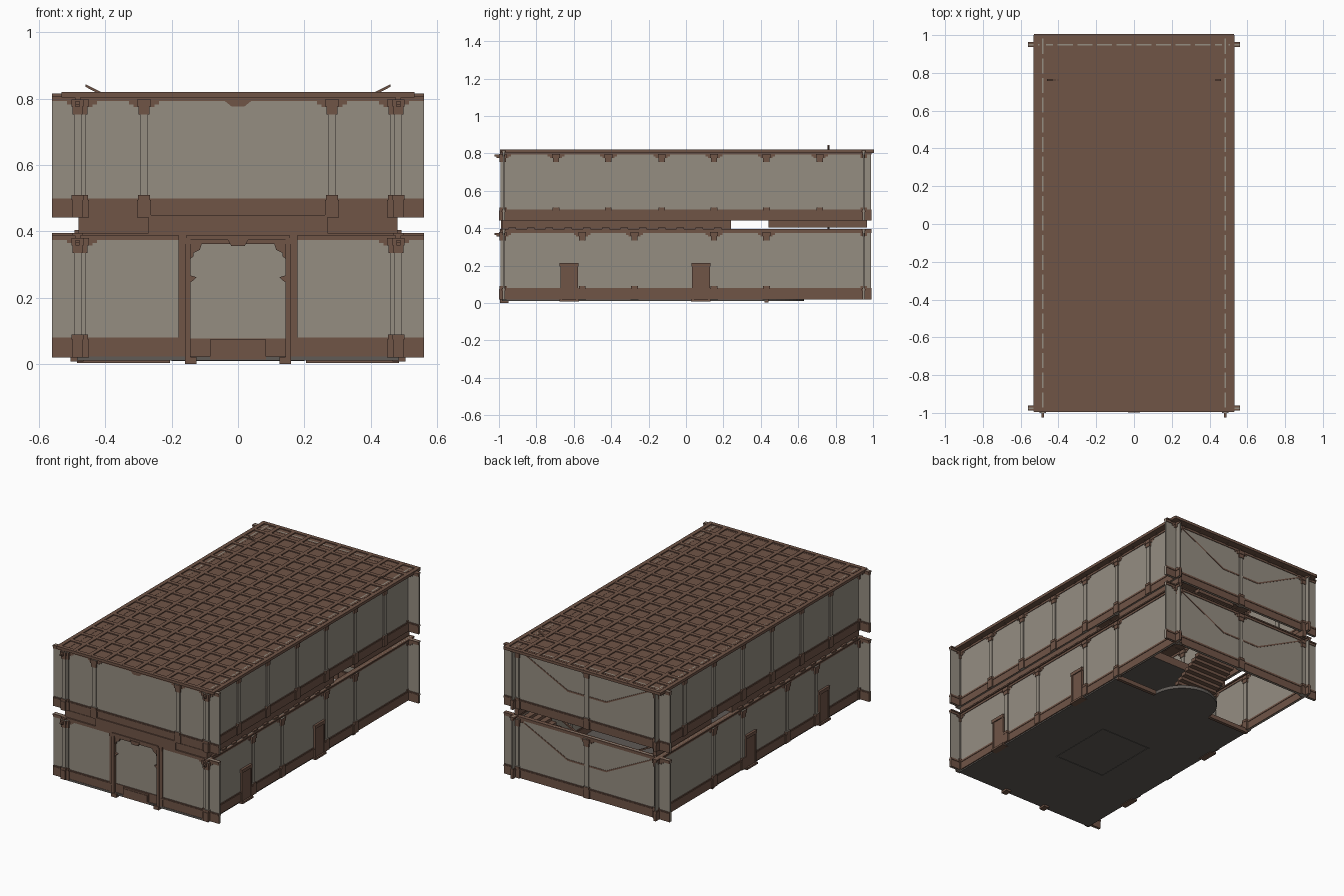
import bpy, bmesh, math

if "Cube" in bpy.data.objects:
    bpy.data.objects.remove(bpy.data.objects["Cube"])

def material(name, rgb):
    m = bpy.data.materials.new(name)
    m.diffuse_color = (*rgb, 1)
    m.use_nodes = True
    m.node_tree.nodes["Principled BSDF"].inputs["Base Color"].default_value = m.diffuse_color
    return m

WOOD = material("brown wood", (0.160, 0.089, 0.062))
PLASTER = material("grey plaster", (0.300, 0.267, 0.222))
STONE = material("dark stone", (0.115, 0.103, 0.093))

def finish(name, bm, mats):
    bmesh.ops.recalc_face_normals(bm, faces=bm.faces[:])
    me = bpy.data.meshes.new(name)
    bm.to_mesh(me)
    bm.free()
    for m in mats:
        me.materials.append(m)
    ob = bpy.data.objects.new(name, me)
    bpy.context.collection.objects.link(ob)
    return ob

def add_box(bm, x0, x1, y0, y1, z0, z1):
    r = bmesh.ops.create_cube(bm, size=1)
    for v in r["verts"]:
        v.co = ((x0 + x1) / 2 + v.co.x * (x1 - x0),
                (y0 + y1) / 2 + v.co.y * (y1 - y0),
                (z0 + z1) / 2 + v.co.z * (z1 - z0))

def boxes(name, items, mat, mirror=False):
    """Boxes given as x0, x1, y0, y1, z0, z1; optionally mirrored in x."""
    bm = bmesh.new()
    for b in items:
        add_box(bm, *b)
        if mirror:
            add_box(bm, -b[1], -b[0], *b[2:])
    return finish(name, bm, [mat])

def prism(name, pts, y0, y1, mat, mirror=False):
    """An x-z outline extruded along y."""
    bm = bmesh.new()
    for s in ((1, -1) if mirror else (1,)):
        f = bm.faces.new([bm.verts.new((s * x, y0, z)) for x, z in pts])
        r = bmesh.ops.extrude_face_region(bm, geom=[f])
        for v in r["geom"]:
            if isinstance(v, bmesh.types.BMVert):
                v.co.y = y1
    return finish(name, bm, [mat])

FRONT, BACK, SIDE = -0.975, 0.95, 0.483
# storey: bottom, top of the base band, bottom of the crown, top
STOREYS = {"ground": (0.02, 0.08, 0.375, 0.396), "upper": (0.442, 0.50, 0.793, 0.815)}

def column(along, at, c, z0, z1, base_top):
    """Square column with flared base and stepped capital, standing in a wall."""
    out = []
    for hw, hd, a, b in ((0.0125, 0.011, z0, z1), (0.020, 0.015, z0, base_top - 0.005),
                         (0.017, 0.017, base_top - 0.005, base_top + 0.01),
                         (0.016, 0.014, z1 - 0.045, z1 - 0.022),
                         (0.020, 0.017, z1 - 0.022, z1)):
        if along == "y":
            out.append((at - hd, at + hd, c - hw, c + hw, a, b))
        else:
            out.append((c - hw, c + hw, at - hd, at + hd, a, b))
    return out

def brackets(along, at, c, z):
    """Stepped trim in the panel corners beside a column head."""
    out = []
    for w, h in ((0.045, 0.010), (0.032, 0.018)):
        if along == "y":
            out.append((at - 0.006, at + 0.006, c - w, c + w, z - h, z))
        else:
            out.append((c - w, c + w, at - 0.006, at + 0.006, z - h, z))
    return out

side_cols = {"ground": (-0.98, -0.555, -0.275, 0.15, 0.43),
             "upper": (-0.98, -0.695, -0.415, -0.13, 0.15, 0.43, 0.715)}

for name, (z0, zb, zc, z1) in STOREYS.items():
    # side walls with base band, crown and columns
    boxes(name + "_side_walls", [(SIDE - 0.004, SIDE + 0.004, -0.993, 0.99, z0, z1)], PLASTER, True)
    boxes(name + "_side_bands", [
        (SIDE - 0.008, SIDE + 0.008, -0.995, 0.992, z0, zb),
        (SIDE - 0.011, SIDE + 0.011, -0.995, 0.992, zb - 0.014, zb - 0.006),
        (SIDE - 0.008, SIDE + 0.008, -0.995, 0.992, zc, z1),
        (SIDE - 0.016, SIDE + 0.016, -0.995, 0.992, z1 - 0.008, z1)], WOOD, True)
    cols, trim = [], []
    for c in side_cols[name]:
        cols += column("y", SIDE, c, z0, zc + 0.005, zb)
        trim += brackets("y", SIDE, c, zc)
    boxes(name + "_side_columns", cols, WOOD if name == "none" else PLASTER, True)
    heads = [b for b in cols if b[5] - b[4] < 0.1]
    boxes(name + "_side_column_ends",
          [(b[0] - .001, b[1] + .001, b[2] - .001, b[3] + .001, b[4], b[5]) for b in heads] + trim,
          WOOD, True)

    # front and back walls, running past the side walls
    for wall, y in (("front", FRONT), ("back", BACK)):
        inner = 0.165 if (name, wall) == ("ground", "front") else 0.0
        boxes(f"{name}_{wall}_wall", [(inner, 0.56, y - 0.004, y + 0.004, z0, z1)], PLASTER, True)
        boxes(f"{name}_{wall}_bands", [
            (inner, 0.56, y - 0.008, y + 0.008, z0, zb),
            (inner, 0.56, y - 0.011, y + 0.011, zb - 0.014, zb - 0.006),
            (inner, 0.56, y - 0.008, y + 0.008, zc, z1),
            (inner, 0.56, y - 0.013, y + 0.013, z1 - 0.008, z1)], WOOD, True)
        spots = [0.47]
        if wall == "back":
            spots.append(0.0)
        elif name == "upper":
            spots.append(0.283)
        cols, trim = [], []
        for c in spots:
            cols += column("x", y, c, z0, zc + 0.005, zb)
            trim += brackets("x", y, c, zc)
        boxes(f"{name}_{wall}_columns", cols, PLASTER, True)
        heads = [b for b in cols if b[5] - b[4] < 0.1]
        boxes(f"{name}_{wall}_column_ends",
              [(b[0] - .001, b[1] + .001, b[2] - .001, b[3] + .001, b[4], b[5]) for b in heads] + trim,
              WOOD, True)

    # split staircase at the back: central flight, landing, two side flights
    base = z0
    steps = []
    n = 10
    for i in range(n):
        h = base + 0.18 * (i + 1) / n
        y = 0.46 + 0.03 * i
        steps.append((-0.13, 0.13, y, y + 0.034, h - 0.022, h))
    steps.append((-0.14, 0.14, 0.76, 0.945, base + 0.165, base + 0.18))
    boxes(name + "_central_stairs", steps, WOOD)
    side = []
    for i in range(n):
        h = base + 0.18 + 0.17 * (i + 1) / n
        x = 0.14 + 0.033 * i
        side.append((x, x + 0.036, 0.765, 0.945, h - 0.022, h))
    boxes(name + "_side_stairs", side, WOOD, True)
    b = base
    prism(name + "_stair_rails", [(0.13, b + 0.235), (0.46, b + 0.402), (0.46, b + 0.394), (0.13, b + 0.225)],
          0.757, 0.768, WOOD, True)
    prism(name + "_wall_rails", [(0.0, b + 0.20), (0.13, b + 0.20), (0.465, b + 0.365), (0.465, b + 0.358),
                                 (0.13, b + 0.19), (0.0, b + 0.19)], BACK - 0.011, BACK + 0.006, WOOD, True)

# ground floor: stone slab, half-round step and inlaid border
boxes("ground_floor", [(-0.485, 0.485, -0.985, 0.43, 0.012, 0.024)], STONE)
bm = bmesh.new()
arc = [bm.verts.new((0.2 * math.cos(math.pi * i / 24), 0.43 + 0.2 * math.sin(math.pi * i / 24), 0.010))
       for i in range(25)]
f = bm.faces.new(arc)
for v in bmesh.ops.extrude_face_region(bm, geom=[f])["geom"]:
    if isinstance(v, bmesh.types.BMVert):
        v.co.z = 0.03
finish("half_round_step", bm, [STONE])
boxes("floor_inlay", [(0.165, 0.175, -0.49, -0.07, 0.010, 0.026),
                      (0, 0.175, -0.49, -0.48, 0.010, 0.026),
                      (0, 0.175, -0.08, -0.07, 0.010, 0.026)], STONE, True)
boxes("floor_edge_beams", [(0.205, 0.485, 0.42, 0.44, 0.004, 0.03)], WOOD, True)

# upper floor: wooden edges, stone underside chosen by face direction
slab = boxes("upper_floor", [(-0.48, 0.48, -0.98, 0.24, 0.396, 0.445)], WOOD)
slab.data.materials.append(STONE)
for p in slab.data.polygons:
    if p.normal.z < -0.5:
        p.material_index = 1
boxes("upper_side_landings", [(0.20, 0.48, 0.44, 0.755, 0.405, 0.445),
                              (0.455, 0.48, 0.755, 0.968, 0.405, 0.445)], WOOD, True)
boxes("front_fascia", [(-0.27, 0.27, -0.99, -0.96, 0.394, 0.45),
                       (-0.48, 0.48, -0.983, -0.96, 0.40, 0.44)], WOOD)
# small beam ends along the gap between storeys
boxes("floor_beam_ends", [(0.47, 0.492, -0.95 + 0.1 * i, -0.91 + 0.1 * i, 0.394, 0.404) for i in range(12)],
      WOOD, True)

# roof: plate with a raised grid and beam ends showing past the edge
boxes("roof_plate", [(-0.525, 0.525, -0.99, 0.995, 0.806, 0.814)], WOOD)
grid = []
for i in range(11):
    x = -0.52 + 0.104 * i
    grid.append((x - 0.012, x + 0.012, -0.993, 1.0, 0.803, 0.82))
for i in range(20):
    y = -0.983 + 0.104 * i
    if y < 1:
        grid.append((-0.53, 0.53, y - 0.012, y + 0.012, 0.803, 0.8195))
boxes("roof_grid", grid, WOOD)

# side doors with frame, head and threshold
door = []
for y in (-0.625, 0.08):
    door += [(SIDE - 0.012, SIDE + 0.012, y - 0.043, y + 0.043, 0.015, 0.195),
             (SIDE - 0.016, SIDE + 0.016, y - 0.047, y - 0.037, 0.015, 0.2),
             (SIDE - 0.016, SIDE + 0.016, y + 0.037, y + 0.047, 0.015, 0.2),
             (SIDE - 0.018, SIDE + 0.018, y - 0.050, y + 0.050, 0.195, 0.215),
             (SIDE - 0.018, SIDE + 0.022, y - 0.052, y + 0.052, 0.008, 0.02)]
boxes("side_doors", door, WOOD, True)

# main entrance: plaster panel in a wooden frame
boxes("entrance_panel", [(-0.15, 0.15, -0.974, -0.966, 0.075, 0.37)], PLASTER)
boxes("entrance_sill", [(-0.15, 0.15, -0.978, -0.962, 0.02, 0.078),
                        (-0.085, 0.085, -0.986, -0.96, 0.015, 0.075),
                        (-0.078, 0.078, -0.989, -0.96, 0.025, 0.066)], WOOD)
boxes("entrance_frame", [(0.148, 0.18, -0.985, -0.96, 0.02, 0.395),
                         (0.143, 0.160, -0.992, -0.955, 0.02, 0.38),
                         (0.125, 0.160, -0.995, -0.95, 0.0, 0.022),
                         (0, 0.18, -0.988, -0.96, 0.362, 0.395),
                         (0, 0.155, -0.994, -0.96, 0.375, 0.39)], WOOD, True)
prism("entrance_brackets", [(0.147, 0.375), (0.105, 0.375), (0.115, 0.345), (0.134, 0.335),
                            (0.134, 0.325), (0.147, 0.315)], -0.985, -0.962, WOOD, True)
prism("entrance_corbels", [(0.15, 0.27), (0.125, 0.262), (0.14, 0.248), (0.15, 0.245)],
      -0.988, -0.962, WOOD, True)
prism("entrance_keystone", [(-0.033, 0.378), (0.033, 0.378), (0.02, 0.356), (-0.02, 0.356)],
      -0.997, -0.962, WOOD)
# crown ornament in the middle of the upper front wall
prism("upper_front_ornament", [(-0.045, 0.797), (0.045, 0.797), (0.02, 0.777), (-0.02, 0.777)],
      -0.982, -0.968, WOOD)
